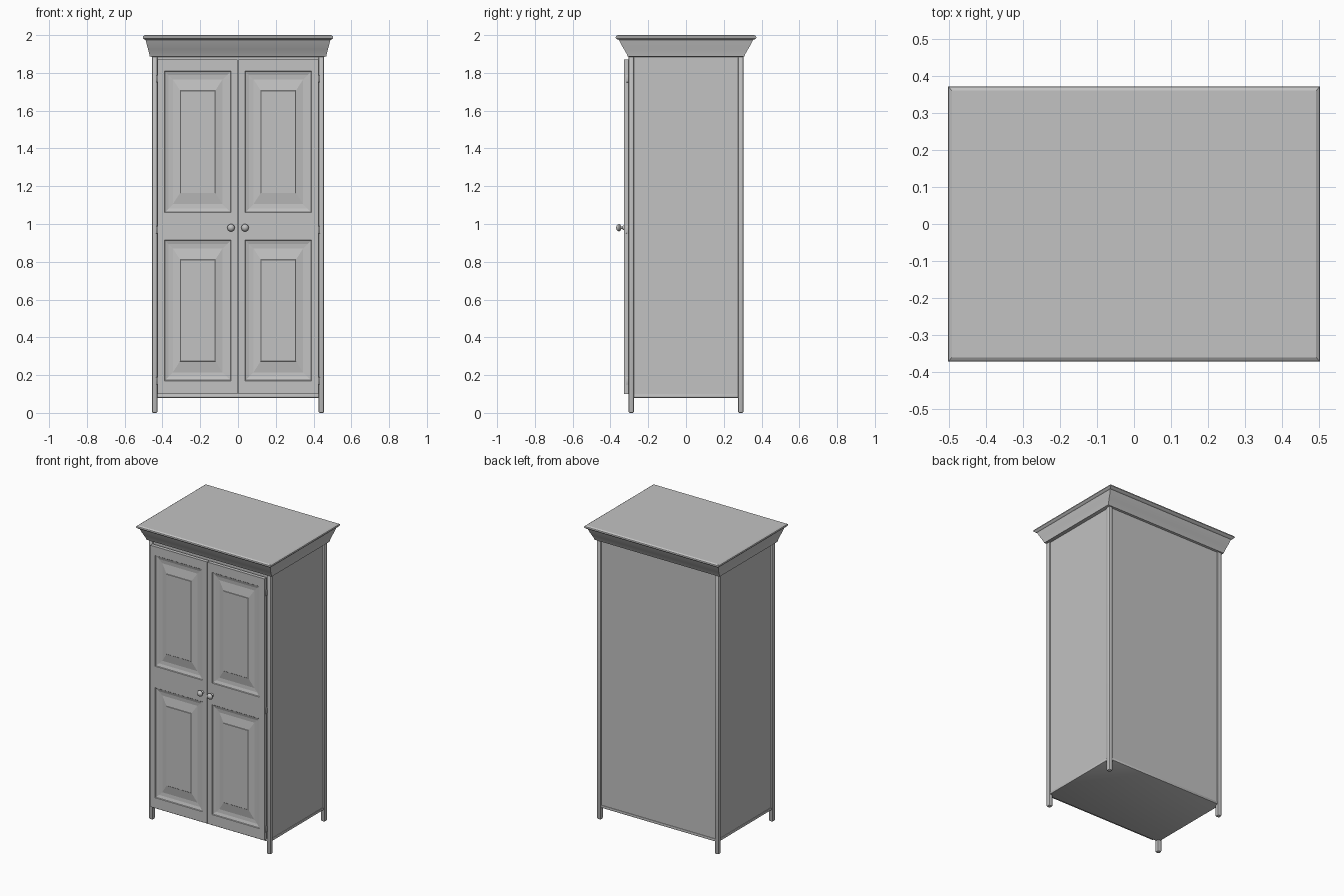
import bpy, bmesh, math
from mathutils import Vector

cube = bpy.data.objects.get("Cube")
if cube:
    bpy.data.objects.remove(cube, do_unlink=True)

GREY = (0.54, 0.54, 0.54, 1)
grey = bpy.data.materials.new("grey paint")
grey.use_nodes = True
grey.diffuse_color = GREY
grey.node_tree.nodes["Principled BSDF"].inputs["Base Color"].default_value = GREY


def finish(bm, name, smooth=None):
    bmesh.ops.recalc_face_normals(bm, faces=bm.faces[:])
    mesh = bpy.data.meshes.new(name)
    bm.to_mesh(mesh)
    bm.free()
    mesh.materials.append(grey)
    ob = bpy.data.objects.new(name, mesh)
    bpy.context.collection.objects.link(ob)
    if smooth:
        bpy.ops.object.select_all(action='DESELECT')
        ob.select_set(True)
        bpy.context.view_layer.objects.active = ob
        bpy.ops.object.shade_smooth_by_angle(angle=math.radians(smooth))
    return ob


def box(name, lo, hi, bevel=0.0, segments=2):
    lo, hi = Vector(lo), Vector(hi)
    bm = bmesh.new()
    bmesh.ops.create_cube(bm, size=1)
    for v in bm.verts:
        v.co = (lo + hi) / 2 + v.co * (hi - lo)
    if bevel:
        bmesh.ops.bevel(bm, geom=bm.edges[:], offset=bevel, segments=segments,
                        profile=0.5, affect='EDGES')
    return finish(bm, name, 40 if bevel else None)


def crown(name, profile):
    """Stack of rectangles (half width, half depth, height), skinned."""
    bm = bmesh.new()
    rings = [[bm.verts.new((sx * x, sy * y, z)) for sx, sy in
              ((-1, -1), (1, -1), (1, 1), (-1, 1))] for x, y, z in profile]
    for a, b in zip(rings, rings[1:]):
        for i in range(4):
            j = (i + 1) % 4
            bm.faces.new((a[i], a[j], b[j], b[i]))
    bm.faces.new(rings[0])
    bm.faces.new(rings[-1])
    return finish(bm, name, 30)


def lathe(name, profile, place, sides=16):
    """Turn (radius, distance) pairs about an axis pointing to the front."""
    bm = bmesh.new()
    verts = [bm.verts.new((r, -d, 0)) for r, d in profile]
    edges = [bm.edges.new(p) for p in zip(verts, verts[1:])]
    bmesh.ops.spin(bm, geom=verts + edges, axis=(0, 1, 0), cent=(0, 0, 0),
                   angle=math.tau, steps=sides)
    bmesh.ops.remove_doubles(bm, verts=bm.verts[:], dist=0.0001)
    ob = finish(bm, name, 40)
    ob.location = place
    return ob


FRONT, BACK = -0.329, -0.305
# Panel steps: side inset, top and bottom inset, depth behind the door face
STEPS = [(0.003, 0.003, 0.004), (0.022, 0.022, 0.010), (0.045, 0.045, 0.012),
         (0.083, 0.103, 0.003), (0.085, 0.105, 0.001)]


def door(name, side):
    xs = [0.002, 0.037, 0.39, 0.427]
    zs = [0.10, 0.17, 0.915, 1.06, 1.81, 1.87]
    bm = bmesh.new()
    grid = [[bm.verts.new((side * x, FRONT, z)) for z in zs] for x in xs]
    panels = []
    for i in range(len(xs) - 1):
        for k in range(len(zs) - 1):
            f = bm.faces.new((grid[i][k], grid[i + 1][k],
                              grid[i + 1][k + 1], grid[i][k + 1]))
            if i == 1 and k in (1, 3):
                panels.append(f)
    # Door edges
    rim = [e for e in bm.edges if e.is_boundary]
    out = bmesh.ops.extrude_edge_only(bm, edges=rim)["geom"]
    for v in out:
        if isinstance(v, bmesh.types.BMVert):
            v.co.y = BACK
    bmesh.ops.holes_fill(bm, edges=[e for e in out if isinstance(e, bmesh.types.BMEdge)
                                    and e.is_boundary])
    # Recessed moulding and raised field
    for f in panels:
        mid = f.calc_center_median()
        half = Vector((abs(f.verts[0].co.x - mid.x), 0, abs(f.verts[0].co.z - mid.z)))
        for dx, dz, depth in STEPS:
            bmesh.ops.inset_individual(bm, faces=[f], thickness=0.0005)
            for v in f.verts:
                v.co = (mid.x + math.copysign(half.x - dx, v.co.x - mid.x),
                        FRONT + depth,
                        mid.z + math.copysign(half.z - dz, v.co.z - mid.z))
    return finish(bm, name)


# Carcass and floor edge
box("cabinet_body", (-0.445, -0.295, 0.085), (0.445, 0.295, 1.89))
box("base_board", (-0.449, -0.299, 0.08), (0.449, 0.299, 0.098), 0.005)

# Cornice
crown("cornice", [(0.455, 0.303, 1.885), (0.468, 0.309, 1.888), (0.47, 0.314, 1.90),
                  (0.476, 0.328, 1.925), (0.483, 0.343, 1.95), (0.489, 0.354, 1.974),
                  (0.497, 0.364, 1.978), (0.504, 0.373, 1.986), (0.502, 0.371, 1.994),
                  (0.493, 0.361, 2.0)])

# Corner posts
for sx, across in ((1, "left"), (-1, "right")):
    for sy, along in ((-1, "front"), (1, "back")):
        x, y = sx * 0.441, sy * 0.29
        box(f"{along}_{across}_post", (x - 0.015, y - 0.015, 0),
            (x + 0.015, y + 0.015, 1.89), 0.008)

KNOB = [(0.0, -0.002), (0.012, -0.002), (0.011, 0.004), (0.007, 0.008), (0.007, 0.014),
        (0.017, 0.019), (0.02, 0.025), (0.017, 0.033), (0.009, 0.039), (0.0, 0.041)]

# Doors, knobs and hinges
for side, label in ((1, "left"), (-1, "right")):
    door(f"{label}_door", side)
    lathe(f"{label}_knob", KNOB, (side * 0.037, FRONT, 0.98))
    for n, z in enumerate((0.17, 0.97, 1.77)):
        x = side * 0.429
        box(f"{label}_hinge_{n + 1}", (x - 0.005, -0.318, z - 0.02),
            (x + 0.005, -0.303, z + 0.02), 0.003)
